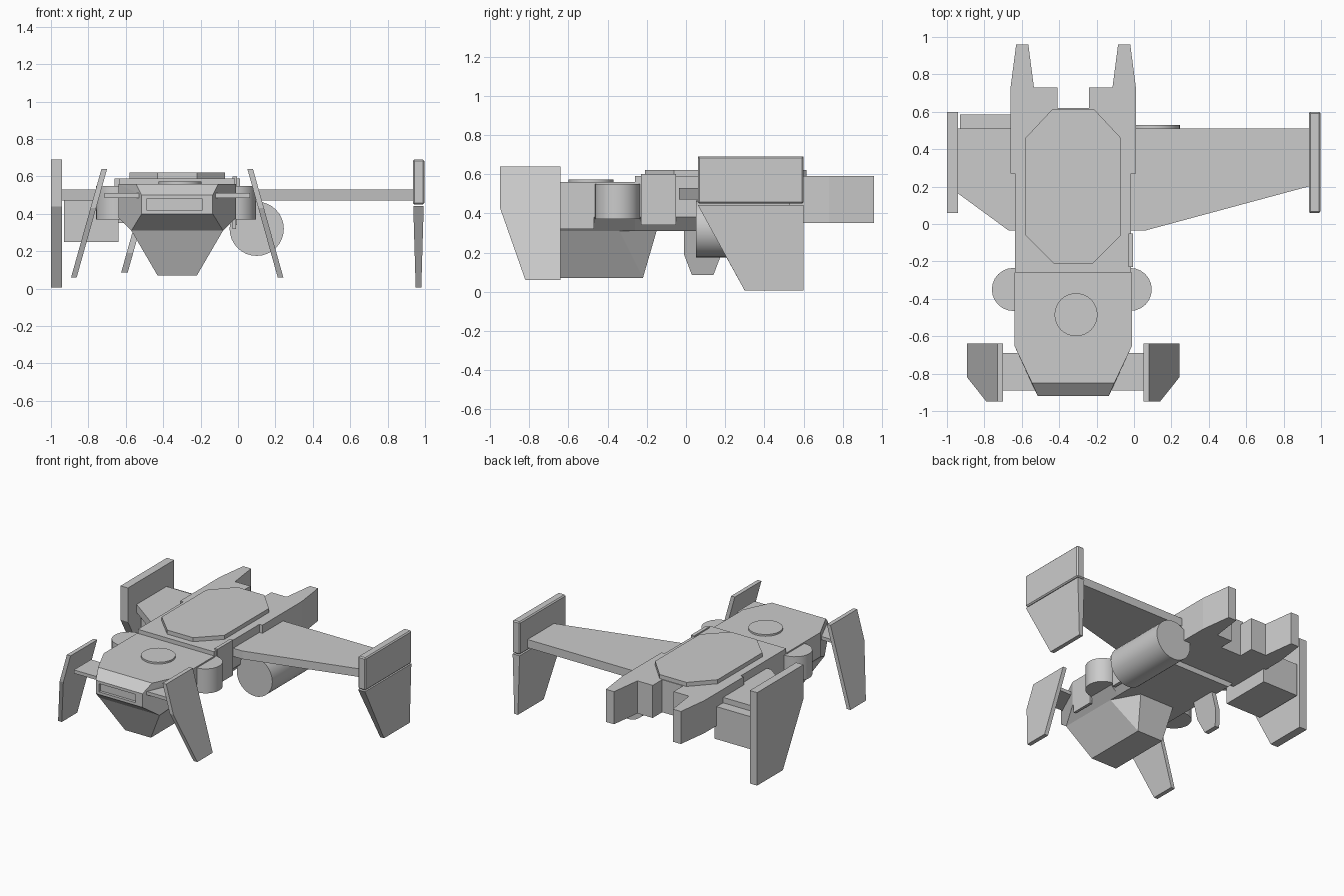
import bpy, bmesh, math
from mathutils import Vector

if "Cube" in bpy.data.objects:
    bpy.data.objects.remove(bpy.data.objects["Cube"])

CX = -0.325  # hull centreline


def finish(name, bm):
    bmesh.ops.recalc_face_normals(bm, faces=bm.faces)
    me = bpy.data.meshes.new(name)
    bm.to_mesh(me)
    bm.free()
    ob = bpy.data.objects.new(name, me)
    bpy.context.collection.objects.link(ob)
    return ob


def hull(name, pts):
    """Convex solid around a few points."""
    bm = bmesh.new()
    for p in pts:
        bm.verts.new(p)
    bmesh.ops.convex_hull(bm, input=bm.verts)
    bmesh.ops.dissolve_limit(bm, angle_limit=0.01, verts=bm.verts, edges=bm.edges)
    return finish(name, bm)


def prism(name, poly, vec, place):
    """Extrude a 2D outline along vec; place maps (a, b) to 3D."""
    bm = bmesh.new()
    f = bm.faces.new([bm.verts.new(place(a, b)) for a, b in poly])
    r = bmesh.ops.extrude_face_region(bm, geom=[f])
    bmesh.ops.translate(bm, vec=Vector(vec),
                        verts=[v for v in r["geom"] if isinstance(v, bmesh.types.BMVert)])
    return finish(name, bm)


def plan(name, poly, z0, z1):
    return prism(name, poly, (0, 0, z1 - z0), lambda a, b: (a, b, z0))


def box(name, x0, x1, y0, y1, z0, z1):
    return plan(name, [(x0, y0), (x1, y0), (x1, y1), (x0, y1)], z0, z1)


def cylinder(name, loc, r, depth, rot=(0, 0, 0), n=32):
    bpy.ops.mesh.primitive_cylinder_add(vertices=n, radius=r, depth=depth,
                                        location=loc, rotation=rot)
    ob = bpy.context.object
    ob.name = name
    bpy.ops.object.shade_smooth_by_angle(angle=math.radians(40))
    return ob


def sym(*pts):
    """Mirror points across the hull centreline."""
    return [(CX + s * x, y, z) for x, y, z in pts for s in (1, -1)]


def sym_outline(half):
    return [(CX + x, y) for x, y in half] + [(CX - x, y) for x, y in reversed(half)]


# Head with wedge nose
head = hull("head_hull", sym(
    (.315, -.26, .56), (.315, -.65, .56), (.22, -.85, .56),
    (.315, -.26, .38), (.315, -.65, .38), (.19, -.92, .50), (.19, -.92, .40),
    (.245, -.26, .31), (.245, -.80, .31)))

# Nose slot cut into the front face
cutter = box("slot_cutter", -.49, -.19, -1.0, -.90, .42, .48)
cutter.hide_render = True
cutter.hide_viewport = True
cut = head.modifiers.new("slot", 'BOOLEAN')
cut.object = cutter
cut.operation = 'DIFFERENCE'
cut.solver = 'EXACT'

# Belly keel under the head
hull("belly", sym((.245, -.80, .31), (.245, -.34, .31), (.14, -.15, .31),
                  (.105, -.70, .07), (.105, -.22, .07)))

# Main body and stepped tail
hull("mid_body", sym((.31, -.26, .59), (.31, .30, .59), (.31, -.26, .38), (.31, .30, .38),
                     (.245, -.26, .31), (.245, .30, .31)))
plan("rear_body", sym_outline([(.335, .27), (.335, .73), (.305, .96), (.24, .96),
                               (.21, .73), (.085, .73), (.085, .62)]), .35, .59)

# Roof plate and hatch
plan("roof_plate", sym_outline([(.105, -.21), (.255, -.06), (.255, .46), (.11, .615)]), .585, .62)
cylinder("roof_hatch", (-.31, -.485, .563), .115, .02)

# Torn side panels on the right flank
box("front_side_panel", -.03, -.01, -.64, -.47, .32, .555)
box("rear_side_panel", -.03, -.005, -.23, -.05, .34, .60)

# Round side pods
for side, x in (("left", -.645), ("right", -.02)):
    cylinder(side + "_side_pod", (x, -.35, .46), .115, .18, n=24)

# Canard arm and raked front fins
box("canard_arm", CX - .39, CX + .39, -.89, -.69, .485, .51)
fin = [(-.95, .64), (-.64, .64), (-.64, .06), (-.82, .06), (-.95, .43)]
for side, s in (("left", -1), ("right", 1)):
    prism(side + "_front_fin", fin, (.03 * s, 0, 0),
          lambda y, z: (CX + s * (.375 + (.64 - z) * .28), y, z))

# Wings
plan("right_wing", [(-.03, .51), (.95, .51), (.95, .205), (.06, -.035), (-.03, -.035)], .47, .53)
plan("left_wing", [(-.62, .51), (-.95, .51), (-.95, .17), (-.67, -.035), (-.62, -.035)], .47, .53)

# Left wing tip, one slab
prism("left_wing_tip", [(.06, .69), (.60, .69), (.60, .005), (.30, .005), (.06, .44)],
      (.06, 0, 0), lambda y, z: (-1, y, z))

# Right wing tip, upper slab and tapered lower blade
tip = box("right_tip_upper", .935, .997, .06, .60, .45, .69)
bev = tip.modifiers.new("edge", 'BEVEL')
bev.width = .008
bev.segments = 1
hull("right_tip_lower", [(x, y, .443) for x in (.937, .993) for y in (.06, .60)]
     + [(x, y, .005) for x in (.95, .98) for y in (.30, .60)])

# Engine drum under the right wing, equipment block under the left
cylinder("right_engine_drum", (.10, .29, .32), .145, .48, (math.pi / 2, 0, 0))
box("left_equipment_block", -.93, -.64, .20, .585, .25, .49)

# Small ventral fin
prism("ventral_fin", [(-.01, .34), (.18, .34), (.18, .19), (.14, .085), (.03, .085), (-.01, .19)],
      (.035, 0, 0), lambda y, z: (-.625 + (z - .085) * .28, y, z))
